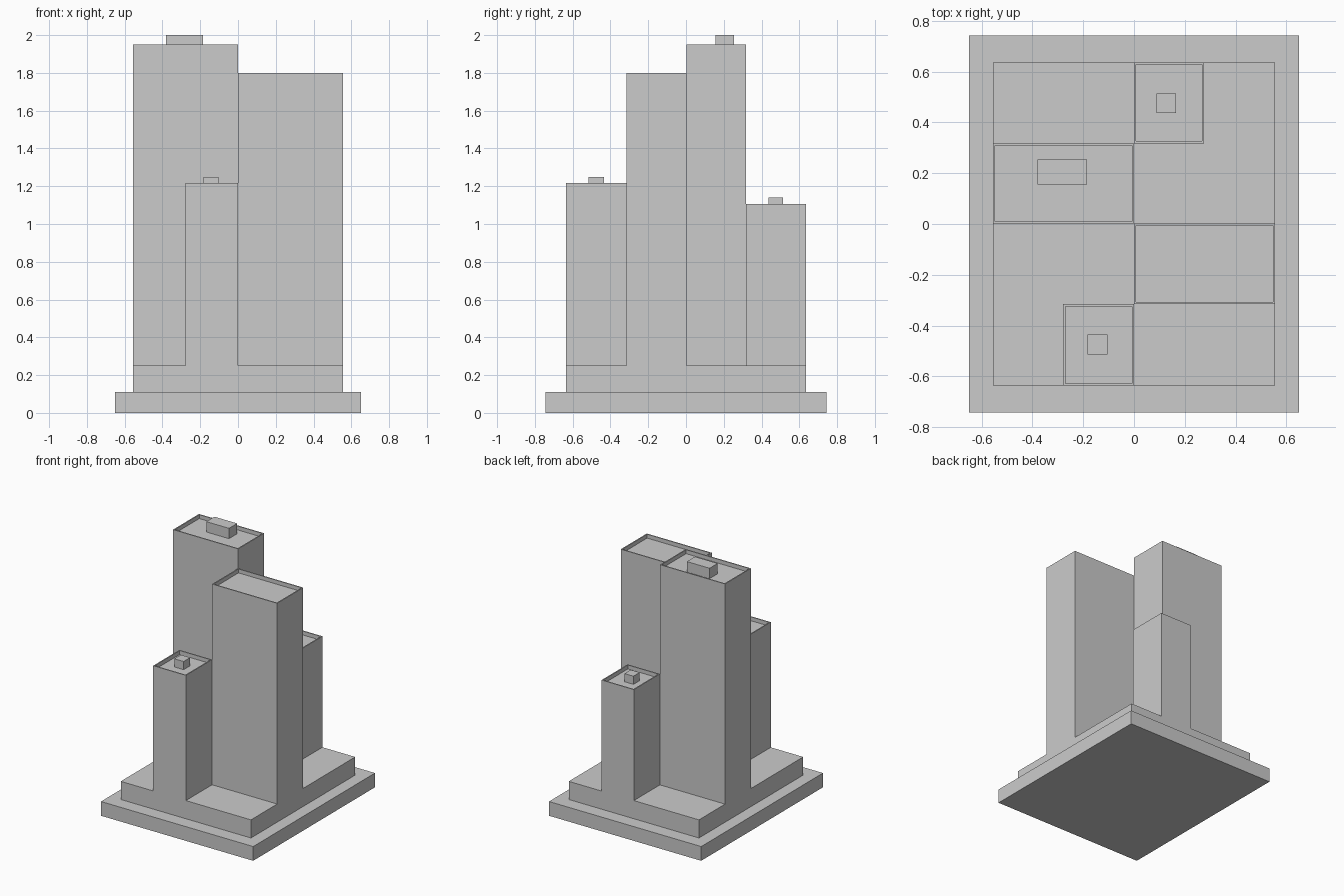
import bpy, bmesh

if "Cube" in bpy.data.objects:
    bpy.data.objects.remove(bpy.data.objects["Cube"])

RIM = 0.012      # parapet thickness
RECESS = 0.03    # roof depth below the parapet


def block(name, x0, x1, y0, y1, z0, z1, recessed=False):
    """Axis-aligned box, optionally with a sunken roof inside a thin parapet."""
    bm = bmesh.new()
    bmesh.ops.create_cube(bm, size=1)
    for v in bm.verts:
        v.co = (x1 if v.co.x > 0 else x0,
                y1 if v.co.y > 0 else y0,
                z1 if v.co.z > 0 else z0)
    bm.normal_update()
    if recessed:
        roof = max(bm.faces, key=lambda f: f.calc_center_median().z)
        bmesh.ops.inset_region(bm, faces=[roof], thickness=RIM)
        # duplicate the inner loop as the sunken floor and wall it in
        floor = bmesh.ops.extrude_discrete_faces(bm, faces=[roof])["faces"][0]
        for v in floor.verts:
            v.co.z -= RECESS
        bmesh.ops.recalc_face_normals(bm, faces=bm.faces[:])
    mesh = bpy.data.meshes.new(name)
    bm.to_mesh(mesh)
    bm.free()
    obj = bpy.data.objects.new(name, mesh)
    bpy.context.collection.objects.link(obj)
    return obj


# Stepped base
block("ground_slab", -0.65, 0.65, -0.743, 0.743, 0, 0.11)
block("podium", -0.556, 0.556, -0.636, 0.636, 0.11, 0.25)

# Towers: name, x range, y range, top, rooftop unit (x0, x1, y0, y1, top)
towers = [
    ("tall_tower", -0.556, 0, 0.002, 0.318, 1.95, (-0.38, -0.186, 0.156, 0.255, 2.0)),
    ("wide_tower", 0, 0.556, -0.316, 0.002, 1.80, None),
    ("front_tower", -0.279, 0, -0.636, -0.316, 1.217, (-0.183, -0.104, -0.515, -0.435, 1.25)),
    ("back_tower", 0, 0.276, 0.318, 0.636, 1.107, (0.089, 0.165, 0.438, 0.514, 1.14)),
]
for name, x0, x1, y0, y1, top, unit in towers:
    block(name, x0, x1, y0, y1, 0.25, top, recessed=True)
    if unit:
        block(name + "_roof_unit", *unit[:4], top - RECESS, unit[4])
